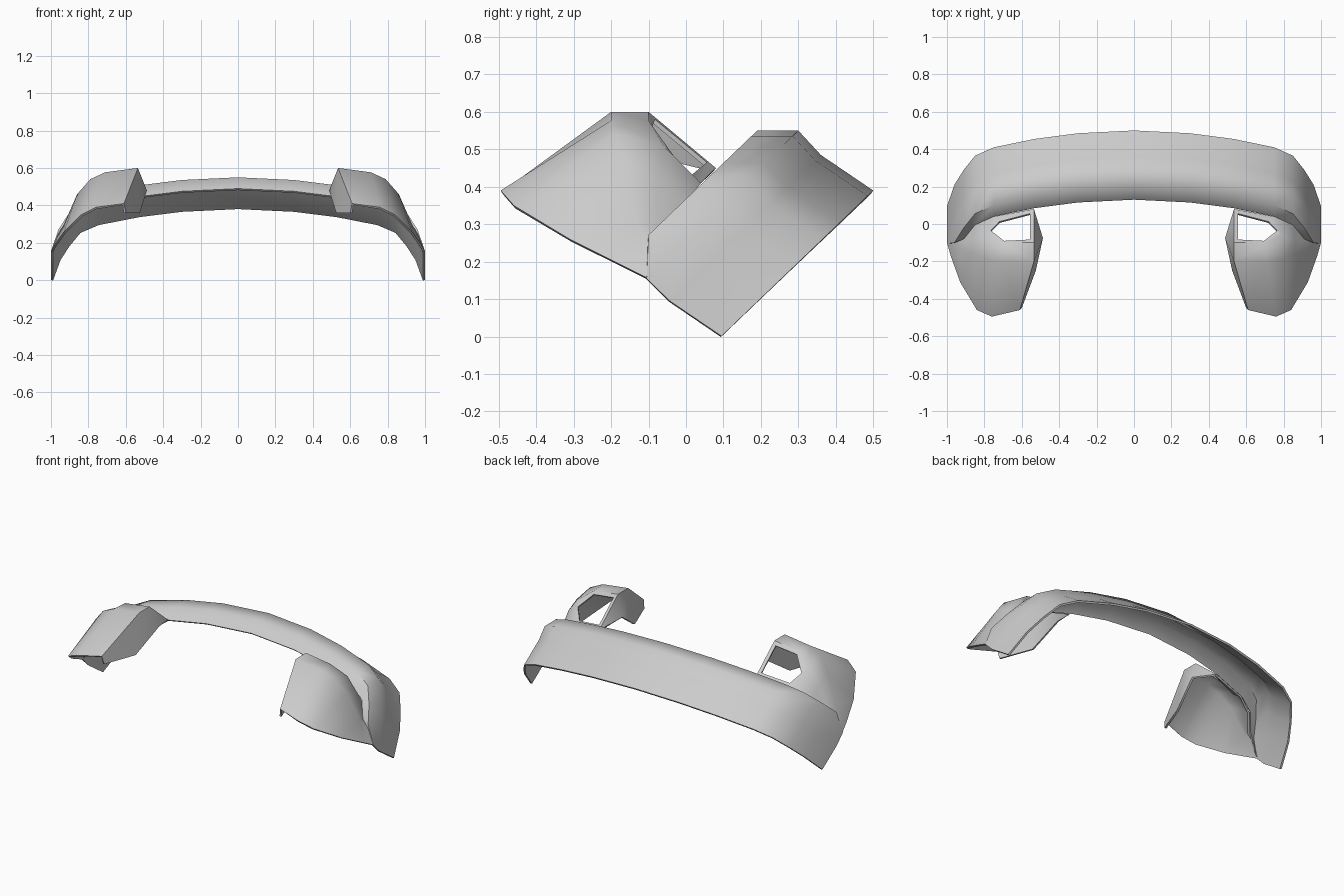
import bpy
import bmesh

THICKNESS = 0.012

default_cube = bpy.data.objects.get("Cube")
if default_cube:
    bpy.data.objects.remove(default_cube, do_unlink=True)

# One plain grey for the whole shell
grey = bpy.data.materials.new("light_grey")
grey.use_nodes = True
grey.diffuse_color = (0.6, 0.6, 0.6, 1)
grey.node_tree.nodes["Principled BSDF"].inputs["Base Color"].default_value = (0.6, 0.6, 0.6, 1)


def quads_between(rows, closed=False):
    """Corner lists of the faces that join neighbouring rows of points."""
    faces = []
    for row, following in zip(rows, rows[1:]):
        count = len(row)
        for i in range(count if closed else count - 1):
            j = (i + 1) % count
            faces.append([row[i], row[j], following[j], following[i]])
    return faces


def build_shell(name, faces, mirrored=False):
    """Thin sheet-metal shell from corner lists; shared corners are welded."""
    bm = bmesh.new()
    cache = {}
    for corners in faces:
        corners = list(dict.fromkeys(corners))
        if len(corners) < 3:
            continue
        for point in corners:
            if point not in cache:
                cache[point] = bm.verts.new(point)
        bm.faces.new([cache[point] for point in corners])
    # Outer side of the shell faces upward
    bmesh.ops.recalc_face_normals(bm, faces=bm.faces)
    if sum(f.normal.z * f.calc_area() for f in bm.faces) < 0:
        bmesh.ops.reverse_faces(bm, faces=bm.faces)
    mesh = bpy.data.meshes.new(name)
    bm.to_mesh(mesh)
    bm.free()
    mesh.materials.append(grey)
    obj = bpy.data.objects.new(name, mesh)
    bpy.context.collection.objects.link(obj)
    if mirrored:
        mirror = obj.modifiers.new("mirror", "MIRROR")
        mirror.use_mirror_merge = False
    solid = obj.modifiers.new("thickness", "SOLIDIFY")
    solid.thickness = THICKNESS
    solid.offset = -1
    bpy.ops.object.select_all(action="DESELECT")
    obj.select_set(True)
    bpy.context.view_layer.objects.active = obj
    bpy.ops.object.convert(target="MESH")
    bpy.ops.object.shade_smooth_by_angle(angle=0.87)
    return obj


# Arched band: one profile (y, z) slid diagonally down and forward along x
profile = [(0.13, 0.49), (0.19, 0.55), (0.30, 0.55), (0.36, 0.485), (0.50, 0.39)]
slide = [(0, 0), (0.3, 0.015), (0.53, 0.045), (0.75, 0.09),
         (0.85, 0.135), (0.91, 0.21), (0.96, 0.29), (1, 0.405)]
tip_limit = -0.105


def band_section(x, s, side):
    section = []
    for y, z in profile:
        # The front lip tucks into the pod near the tips
        new_y = max(y - s, tip_limit)
        new_z = z - s * 0.96
        if abs(x) == 1:
            new_z = min(new_z, 0.155)
        section.append((side * x, round(new_y, 4), round(new_z, 4)))
    if x == 1:
        section[0] = section[1] = section[2]
    return section


sections = [band_section(x, s, -1) for x, s in reversed(slide[1:])]
sections += [band_section(x, s, 1) for x, s in slide]
build_shell("arched_band", quads_between(sections))

# Pod hood: front rim, front of the crown, rear of the crown
front_rim = [(0.61, -0.46, 0.41), (0.76, -0.495, 0.39), (0.84, -0.46, 0.35),
             (0.93, -0.31, 0.26), (0.98, -0.17, 0.19), (1, -0.1, 0.155)]
crown_front = [(0.535, -0.2, 0.6), (0.71, -0.2, 0.577), (0.79, -0.19, 0.54),
               (0.86, -0.16, 0.46), (0.93, -0.13, 0.3), (0.96, -0.1, 0.25)]
crown_rear = [(0.535, -0.1, 0.6), (0.70, -0.1, 0.577), (0.79, -0.06, 0.51),
              (0.86, -0.08, 0.42), (0.91, -0.08, 0.285), (0.96, -0.1, 0.25)]
pod_faces = quads_between([front_rim, crown_front, crown_rear])

# Pod rear face: frame around a five-sided opening
seam_inner, seam_mid, seam_outer = (0.535, 0.08, 0.45), (0.75, 0.04, 0.41), (0.85, -0.005, 0.355)
frame = crown_rear[:3] + [seam_mid, seam_inner]
opening = [(0.555, -0.083, 0.58), (0.695, -0.09, 0.56), (0.765, -0.035, 0.485),
           (0.72, 0.013, 0.43), (0.555, 0.056, 0.465)]
pod_faces += quads_between([frame, opening], closed=True)

# Pod shoulder that runs down to the band
pod_faces += quads_between([crown_rear[2:5], [seam_mid, seam_outer, crown_rear[4]]])

# Pod inner side wall
wall_top = [front_rim[0], crown_front[0], crown_rear[0], seam_inner]
wall_bottom = [(0.6, -0.45, 0.36), (0.525, -0.25, 0.36), (0.487, -0.075, 0.48), seam_inner]
pod_faces += quads_between([wall_top, wall_bottom])
build_shell("front_pods", pod_faces, mirrored=True)
